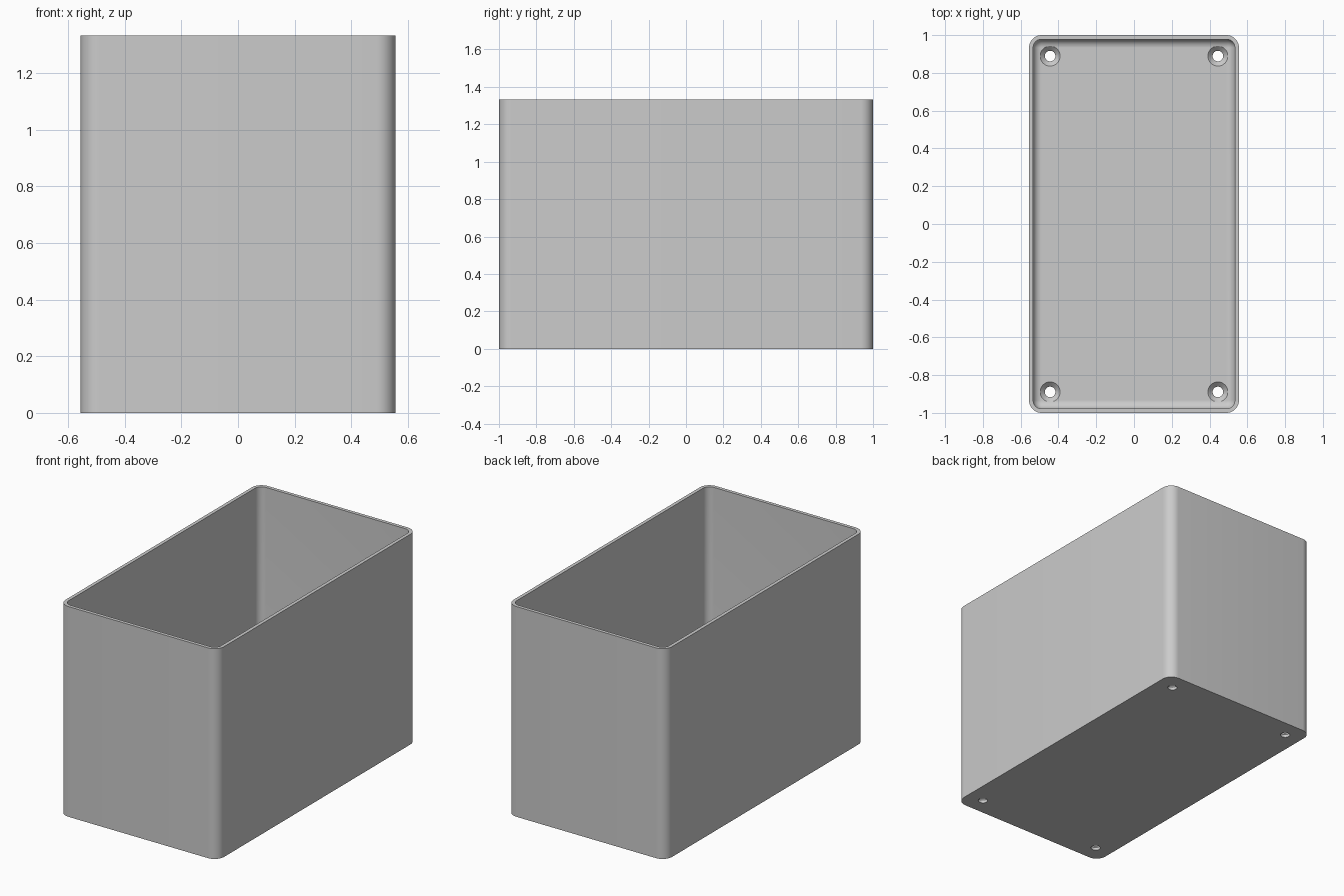
import bpy, bmesh
from math import sin, cos, pi

if "Cube" in bpy.data.objects:
    bpy.data.objects.remove(bpy.data.objects["Cube"], do_unlink=True)

HX, HY, HEIGHT = 0.556, 1.0, 1.333
RADIUS, WALL, FLOOR, FILLET = 0.067, 0.022, 0.044, 0.044
STEPS = 10

grey = bpy.data.materials.new("plain grey")
grey.use_nodes = True
colour = (0.6, 0.6, 0.6, 1)
grey.diffuse_color = colour
grey.node_tree.nodes["Principled BSDF"].inputs["Base Color"].default_value = colour


def rounded_loop(bm, inset, z):
    """Rounded rectangle of vertices, inset from the outer outline."""
    r = max(RADIUS - inset, 0.001)
    cx, cy = HX - inset - r, HY - inset - r
    loop = []
    for corner, (sx, sy) in enumerate([(1, 1), (-1, 1), (-1, -1), (1, -1)]):
        for i in range(STEPS + 1):
            a = (corner + i / STEPS) * pi / 2
            loop.append(bm.verts.new((sx * cx + r * cos(a), sy * cy + r * sin(a), z)))
    return loop


def circle_loop(bm, x, y, r, z, n=32):
    return [bm.verts.new((x + r * cos(2 * pi * i / n), y + r * sin(2 * pi * i / n), z))
            for i in range(n)]


def skin(bm, loops):
    """Bridge stacked loops and cap both ends."""
    for low, high in zip(loops, loops[1:]):
        for i in range(len(low)):
            j = (i + 1) % len(low)
            bm.faces.new((low[i], low[j], high[j], high[i]))
    bm.faces.new(loops[0][::-1])
    bm.faces.new(loops[-1])


def finish(bm, name):
    bmesh.ops.recalc_face_normals(bm, faces=bm.faces)
    mesh = bpy.data.meshes.new(name)
    bm.to_mesh(mesh)
    bm.free()
    mesh.materials.append(grey)
    obj = bpy.data.objects.new(name, mesh)
    bpy.context.collection.objects.link(obj)
    return obj


# Open box: outer wall, rim, inner wall, rounded floor edge
bm = bmesh.new()
outline = [(0, 0), (0, HEIGHT), (WALL, HEIGHT)]
for i in range(STEPS + 1):
    a = i / STEPS * pi / 2
    outline.append((WALL + FILLET * (1 - cos(a)), FLOOR + FILLET * (1 - sin(a))))
skin(bm, [rounded_loop(bm, inset, z) for inset, z in outline])
box = finish(bm, "box")

# Countersunk screw holes through the floor
bm = bmesh.new()
hole = [(0.028, -0.05), (0.028, FLOOR - 0.025), (0.053, FLOOR), (0.053, FLOOR + 0.05)]
for x in (-0.444, 0.444):
    for y in (-0.889, 0.889):
        skin(bm, [circle_loop(bm, x, y, r, z) for r, z in hole])
cutter = finish(bm, "hole_cutter")
cutter.hide_render = True

cut = box.modifiers.new("screw_holes", 'BOOLEAN')
cut.operation = 'DIFFERENCE'
cut.solver = 'EXACT'
cut.object = cutter

# Apply the cut, then smooth the rounded corners
bpy.ops.object.select_all(action='DESELECT')
box.select_set(True)
bpy.context.view_layer.objects.active = box
bpy.ops.object.modifier_apply(modifier=cut.name)
bpy.data.objects.remove(cutter, do_unlink=True)
bpy.ops.object.shade_smooth_by_angle(angle=pi / 6)
